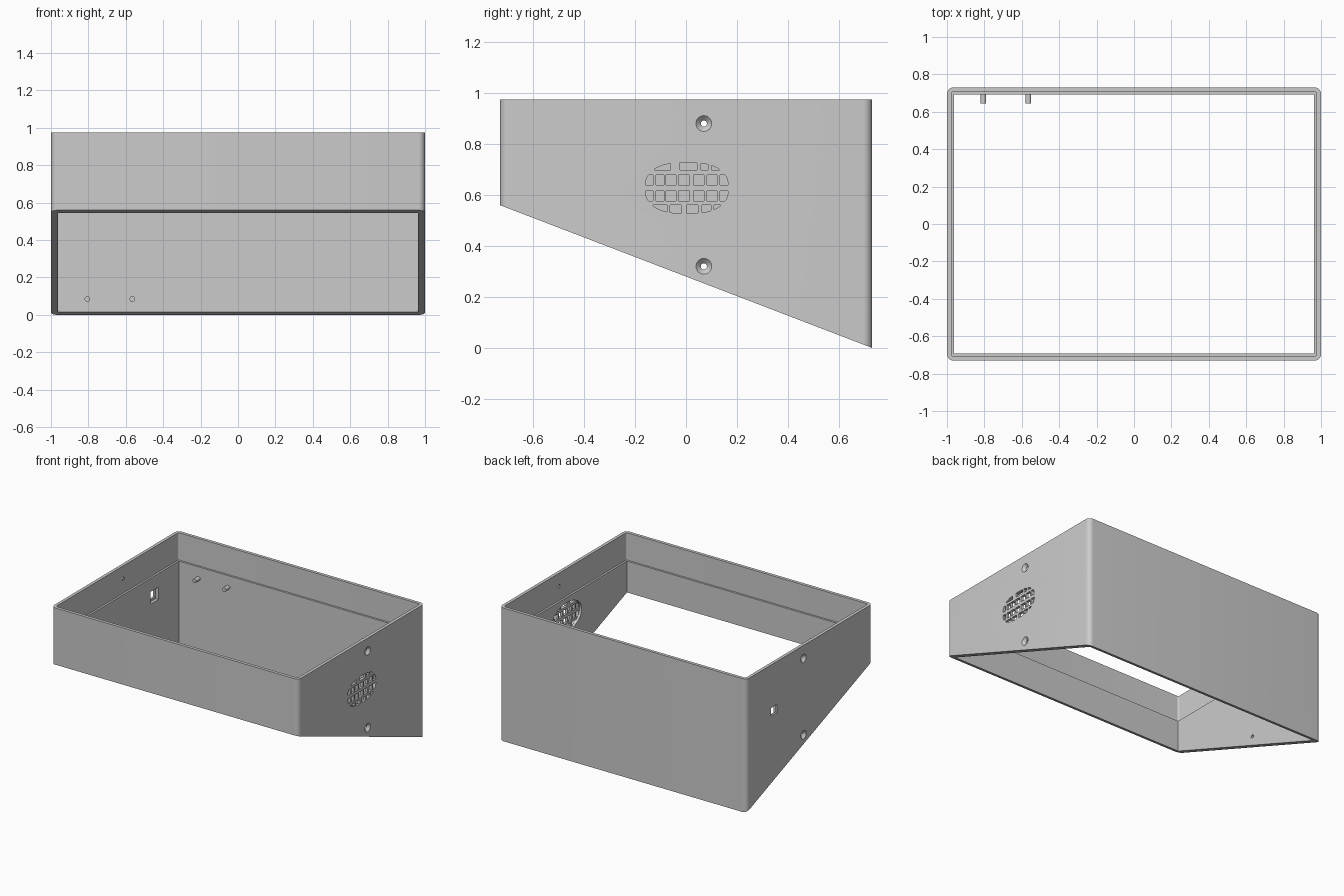
import bpy, bmesh, math
from mathutils import Matrix, Vector

if "Cube" in bpy.data.objects:
    bpy.data.objects.remove(bpy.data.objects["Cube"], do_unlink=True)

TOP, LEDGE, FRONT_LOW = 0.975, 0.775, 0.56
W, D = 1.0, 0.73
WALL, LIP = 0.037, 0.023

grey = bpy.data.materials.new("plain_grey")
grey.use_nodes = True
grey.diffuse_color = (0.6, 0.6, 0.6, 1)
grey.node_tree.nodes["Principled BSDF"].inputs["Base Color"].default_value = (0.6, 0.6, 0.6, 1)


def make_object(name, bm):
    bmesh.ops.recalc_face_normals(bm, faces=bm.faces)
    mesh = bpy.data.meshes.new(name)
    bm.to_mesh(mesh)
    bm.free()
    mesh.materials.append(grey)
    ob = bpy.data.objects.new(name, mesh)
    bpy.context.collection.objects.link(ob)
    return ob


def add_box(bm, lo, hi, radius=0):
    """Box between two corners, with optional rounded upright edges."""
    lo, hi = Vector(lo), Vector(hi)
    m = Matrix.Translation((lo + hi) / 2) @ Matrix.Diagonal((*(hi - lo), 1))
    verts = bmesh.ops.create_cube(bm, size=1, matrix=m)["verts"]
    if radius:
        edges = {e for v in verts for e in v.link_edges
                 if abs(e.verts[0].co.z - e.verts[1].co.z) > 0.01}
        bmesh.ops.bevel(bm, geom=list(edges), offset=radius, segments=8,
                        profile=0.5, affect='EDGES')


def add_prism(bm, outline, x0, x1):
    """Extrude a (y, z) outline along x."""
    face = bm.faces.new([bm.verts.new((x0, y, z)) for y, z in outline])
    ext = bmesh.ops.extrude_face_region(bm, geom=[face])
    moved = [g for g in ext["geom"] if isinstance(g, bmesh.types.BMVert)]
    bmesh.ops.translate(bm, verts=moved, vec=(x1 - x0, 0, 0))


def add_cone(bm, centre, axis, r1, r2, depth):
    turn = Vector((0, 0, 1)).rotation_difference(Vector(axis)).to_matrix().to_4x4()
    bmesh.ops.create_cone(bm, cap_ends=True, segments=32, radius1=r1, radius2=r2,
                          depth=depth, matrix=Matrix.Translation(centre) @ turn)


def cut(target, bm):
    cutter = make_object("cutter", bm)
    cutter.hide_render = True
    mod = target.modifiers.new("cut", 'BOOLEAN')
    mod.operation, mod.solver, mod.object = 'DIFFERENCE', 'EXACT', cutter
    bpy.context.view_layer.objects.active = target
    bpy.ops.object.modifier_apply(modifier=mod.name)
    bpy.data.objects.remove(cutter, do_unlink=True)


# Rounded outer shell
bm = bmesh.new()
add_box(bm, (-W, -D, -0.3), (W, D, TOP), 0.035)
casing = make_object("casing", bm)

# Open middle, wider above the ledge
bm = bmesh.new()
add_box(bm, (WALL - W, WALL - D, -1), (W - WALL, D - WALL, 2))
cut(casing, bm)
bm = bmesh.new()
add_box(bm, (LIP - W, LIP - D, LEDGE), (W - LIP, D - LIP, 2), 0.012)
cut(casing, bm)

# Sloping underside
bm = bmesh.new()
slope = FRONT_LOW / (2 * D)
add_prism(bm, [(-1, FRONT_LOW + slope * (1 - D)), (1, -slope * (1 - D)),
               (1, -1), (-1, -1)], -2, 2)
cut(casing, bm)

# Countersunk screw holes through both sides
for side in (-1, 1):
    for z in (0.32, 0.88):
        bm = bmesh.new()
        add_cone(bm, (side * W, 0.07, z), (side, 0, 0), 0.012, 0.012, 0.2)
        cut(casing, bm)
        bm = bmesh.new()
        add_cone(bm, (side * (W - 0.005), 0.07, z), (side, 0, 0), 0.012, 0.04, 0.028)
        cut(casing, bm)

# Socket opening with a wider pocket inside
bm = bmesh.new()
add_box(bm, (-1.1, 0.375, 0.60), (-0.9, 0.445, 0.66))
cut(casing, bm)
bm = bmesh.new()
add_box(bm, (-W + 0.015, 0.365, 0.585), (-0.9, 0.455, 0.675))
cut(casing, bm)

# Speaker grille: cells clipped by a squarish oval
GY, GZ, RY, RZ, POWER = 0.003, 0.627, 0.163, 0.1, 2.5


def oval(y):
    return RZ * max(0, 1 - abs((y - GY) / RY) ** POWER) ** (1 / POWER)


def cell(y0, y1, z0, z1):
    """Outline of one cell kept inside the oval."""
    low, high = [], []
    for i in range(13):
        y = y0 + (y1 - y0) * i / 12
        a, b = max(z0, GZ - oval(y)), min(z1, GZ + oval(y))
        if b - a > 0.002:
            low.append((y, a))
            high.append((y, b))
    return low + high[::-1]


middle = [(-0.165, -0.13), (-0.118, -0.086), (-0.078, -0.039), (-0.029, 0.014),
          (0.029, 0.07), (0.082, 0.121), (0.133, 0.165)]
upper = [(-0.13, -0.06), (-0.024, 0.043), (0.058, 0.086), (0.1, 0.135)]
lower = [(-0.13, -0.075), (-0.063, -0.02), (0.003, 0.047), (0.062, 0.098), (0.11, 0.14)]
rows = [(0.697, 0.73, upper), (0.639, 0.679, middle),
        (0.576, 0.616, middle), (0.525, 0.56, lower)]
bm = bmesh.new()
for z0, z1, columns in rows:
    for y0, y1 in columns:
        outline = cell(y0, y1, z0, z1)
        if len(outline) > 3:
            add_prism(bm, outline, 0.9, 1.1)
cut(casing, bm)

# Shallow oval recess behind the grille
bm = bmesh.new()
angles = [math.tau * i / 64 for i in range(64)]
add_prism(bm, [(GY + 0.172 * math.cos(a), GZ + 0.11 * math.sin(a)) for a in angles],
          0.9, W - 0.02)
cut(casing, bm)

# Mounting pegs inside the back wall
pegs = []
for name, x in (("outer", -0.805), ("inner", -0.565)):
    for level, z in (("lower", 0.085), ("upper", 0.69)):
        bm = bmesh.new()
        add_cone(bm, (x, 0.675, z), (0, 1, 0), 0.015, 0.015, 0.06)
        pegs.append(make_object(f"{name}_{level}_peg", bm))

# Smooth the rounded corners, keep the rest crisp
bpy.ops.object.select_all(action='DESELECT')
for ob in [casing] + pegs:
    ob.select_set(True)
bpy.context.view_layer.objects.active = casing
bpy.ops.object.shade_smooth_by_angle(angle=math.radians(30))
